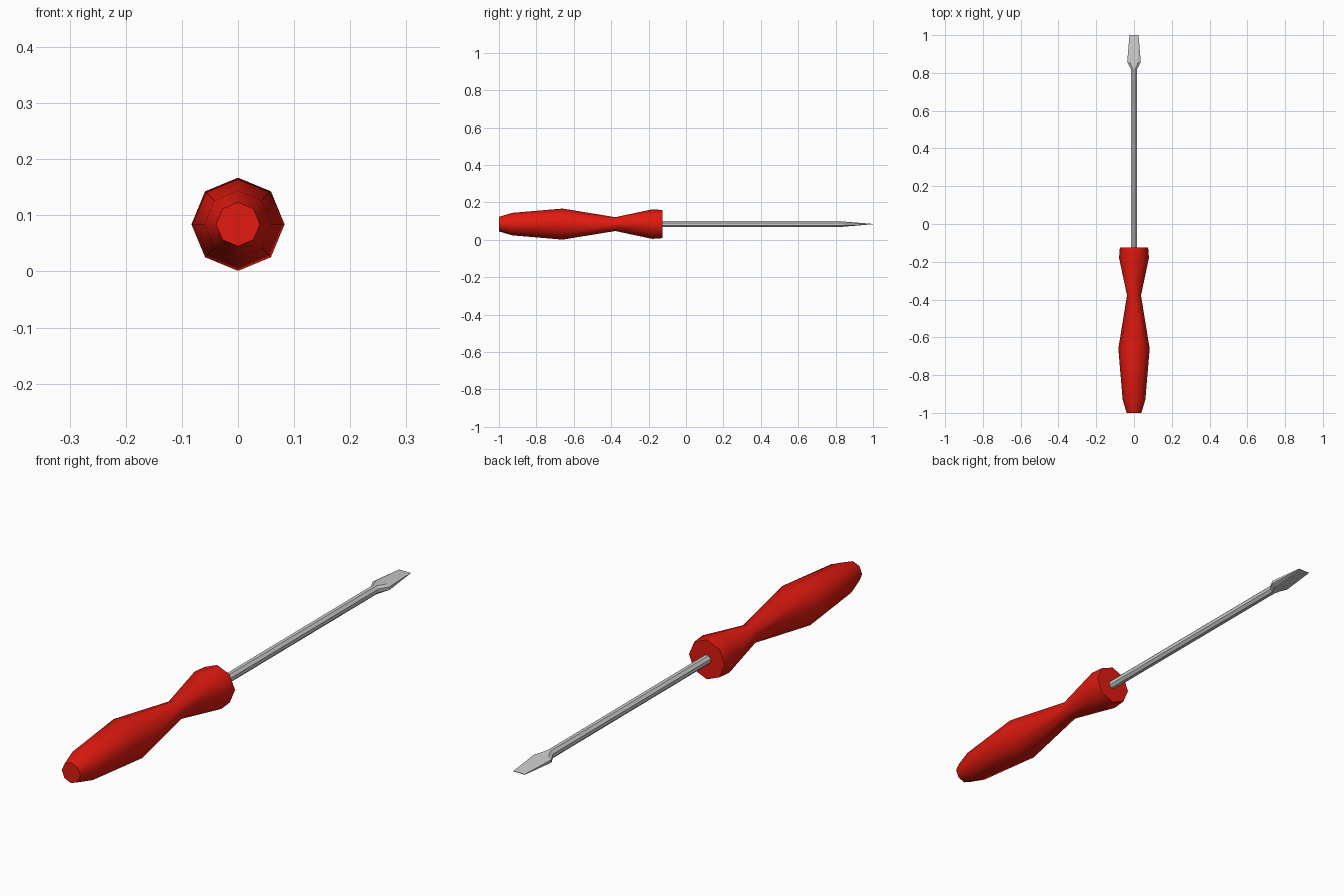
import bpy, bmesh, math

if "Cube" in bpy.data.objects:
    bpy.data.objects.remove(bpy.data.objects["Cube"])

ZC = 0.084  # height of the tool's axis


def loft(name, rings, colour=None, angle=40):
    """Skin closed rings of (x, y, z) points and cap both ends."""
    bm = bmesh.new()
    loops = [[bm.verts.new(p) for p in ring] for ring in rings]
    n = len(loops[0])
    for a, b in zip(loops, loops[1:]):
        for i in range(n):
            j = (i + 1) % n
            bm.faces.new((a[i], a[j], b[j], b[i]))
    bm.faces.new(loops[0])
    bm.faces.new(loops[-1])
    bmesh.ops.recalc_face_normals(bm, faces=bm.faces)
    mesh = bpy.data.meshes.new(name)
    bm.to_mesh(mesh)
    bm.free()
    obj = bpy.data.objects.new(name, mesh)
    bpy.context.collection.objects.link(obj)
    if colour:
        mat = bpy.data.materials.new(name + "_paint")
        mat.diffuse_color = colour
        mat.use_nodes = True
        mat.node_tree.nodes["Principled BSDF"].inputs["Base Color"].default_value = mat.diffuse_color
        mesh.materials.append(mat)
    bpy.ops.object.select_all(action='DESELECT')
    obj.select_set(True)
    bpy.context.view_layer.objects.active = obj
    if angle:
        bpy.ops.object.shade_smooth_by_angle(angle=math.radians(angle))
    return obj


def octagon(y, r):
    return [(r * math.cos(i * math.pi / 4), y, ZC + r * math.sin(i * math.pi / 4))
            for i in range(8)]


def chamfered(y, w, h, wi, hi):
    """Eight-point rectangle: half sizes w, h and inner corner points wi, hi."""
    return [(x, y, ZC + z) for x, z in (
        (w, -hi), (w, hi), (wi, h), (-wi, h),
        (-w, hi), (-w, -hi), (-wi, -h), (wi, -h))]


# Waisted eight-sided handle
handle_profile = [(-1.0, 0.039), (-0.93, 0.060), (-0.66, 0.083),
                  (-0.378, 0.037), (-0.18, 0.079), (-0.125, 0.075)]
loft("handle", [octagon(y, r) for y, r in handle_profile], (0.75, 0.01, 0.005, 1), 50)

# Slim eight-sided shaft, set into the handle
loft("shaft", [chamfered(y, 0.016, 0.016, 0.0066, 0.0066) for y in (-0.14, 0.82)], angle=0)

# Flared flat blade tapering to a thin edge
loft("blade", [
    chamfered(0.82, 0.016, 0.016, 0.0066, 0.0066),
    chamfered(0.857, 0.036, 0.0125, 0.022, 0.006),
    chamfered(1.0, 0.024, 0.001, 0.021, 0.0009),
], angle=0)
